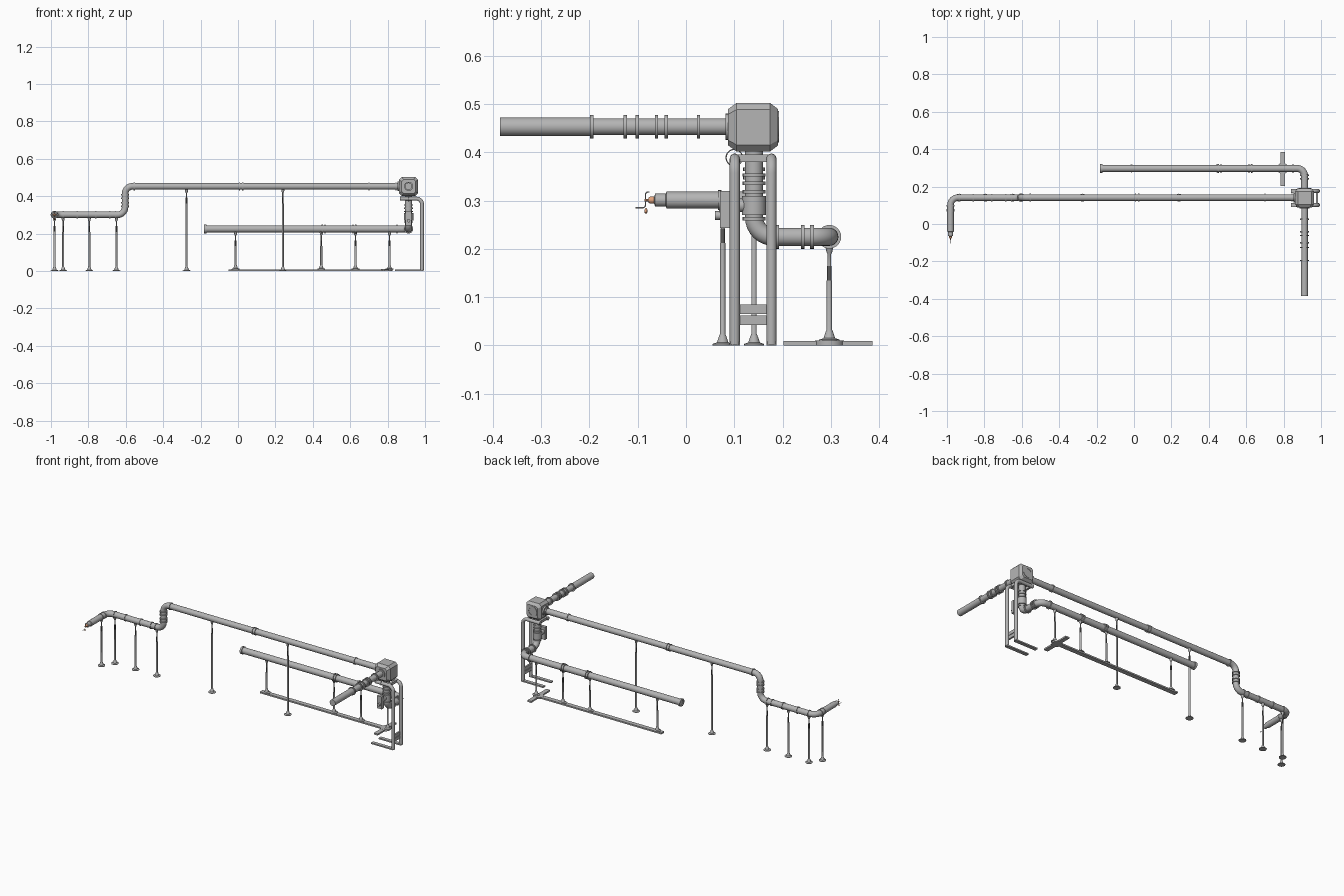
import bpy, bmesh, math
from mathutils import Vector

if "Cube" in bpy.data.objects:
    bpy.data.objects.remove(bpy.data.objects["Cube"])


def material(name, *rgb):
    m = bpy.data.materials.new(name)
    m.diffuse_color = (*rgb, 1)
    m.use_nodes = True
    m.node_tree.nodes["Principled BSDF"].inputs["Base Color"].default_value = m.diffuse_color
    return m


copper = material("copper", 0.75, 0.36, 0.2)
steel = material("steel", 0.46, 0.46, 0.46)
dark = material("dark_thread", 0.1, 0.1, 0.1)
AX = {'X': Vector((1, 0, 0)), 'Y': Vector((0, 1, 0)), 'Z': Vector((0, 0, 1))}


def finish(name, bm, mat=None, smooth=True):
    bmesh.ops.recalc_face_normals(bm, faces=bm.faces)
    me = bpy.data.meshes.new(name)
    bm.to_mesh(me)
    bm.free()
    ob = bpy.data.objects.new(name, me)
    bpy.context.collection.objects.link(ob)
    me.materials.append(mat or steel)
    if smooth:
        bpy.ops.object.select_all(action='DESELECT')
        bpy.context.view_layer.objects.active = ob
        ob.select_set(True)
        bpy.ops.object.shade_smooth_by_angle(angle=math.radians(35))
    return ob


def loft(bm, rings):
    """Skin a list of equal-length point rings and cap both ends."""
    vs = [[bm.verts.new(p) for p in r] for r in rings]
    n = len(vs[0])
    for a, b in zip(vs, vs[1:]):
        for i in range(n):
            bm.faces.new((a[i], a[(i + 1) % n], b[(i + 1) % n], b[i]))
    bm.faces.new(vs[0])
    bm.faces.new(vs[-1])


def turned(name, base, axis, profile, mat=None, n=24):
    """Lathe (radius, distance along axis) pairs from a base point."""
    d = AX[axis]
    u = AX['Y'] if axis == 'X' else AX['X']
    w = d.cross(u)
    bm = bmesh.new()
    loft(bm, [[Vector(base) + d * h + (u * math.cos(t) + w * math.sin(t)) * r
               for t in (2 * math.pi * i / n for i in range(n))] for r, h in profile])
    return finish(name, bm, mat)


def disc(name, c, axis, r, depth):
    return turned(name, c, axis, [(r, -depth / 2), (r, depth / 2)])


def box(name, lo, hi):
    bm = bmesh.new()
    loft(bm, [[(lo[0], lo[1], z), (hi[0], lo[1], z), (hi[0], hi[1], z), (lo[0], hi[1], z)]
              for z in (lo[2], hi[2])])
    return finish(name, bm, smooth=False)


def pipe(name, pts, r, bend=0.04, n=24):
    """Sweep a round tube along a path, rounding each corner."""
    pts = [Vector(p) for p in pts]
    path = [pts[0]]
    for a, b, c in zip(pts, pts[1:], pts[2:]):
        d1, d2 = (b - a).normalized(), (c - b).normalized()
        m = b - d1 * bend + d2 * bend
        for k in range(9):
            t = math.pi / 2 * k / 8
            path.append(m - d2 * bend * math.cos(t) + d1 * bend * math.sin(t))
    path.append(pts[-1])
    t0 = (path[1] - path[0]).normalized()
    u = t0.orthogonal().normalized()
    bm, rings = bmesh.new(), []
    for i, p in enumerate(path):
        t = (path[min(i + 1, len(path) - 1)] - path[max(i - 1, 0)]).normalized()
        u = t0.rotation_difference(t) @ u
        t0 = t
        w = t.cross(u)
        rings.append([p + (u * math.cos(q) + w * math.sin(q)) * r
                      for q in (2 * math.pi * k / n for k in range(n))])
    loft(bm, rings)
    return finish(name, bm)


def support(name, x, y, top, base=0.0):
    """Flared foot and post, dark adjusting thread, rod and pipe cradle."""
    s = top - .075
    turned(name, (x, y, base), 'Z',
           [(.021, 0), (.021, .003), (.012, .006), (.008, .018), (.0055, .024),
            (.0055, s - base)], n=16)
    turned(name + "_thread", (x, y, s), 'Z', [(.0045, 0), (.0045, .03)], dark, 12)
    turned(name + "_cradle", (x, y, s), 'Z',
           [(.0035, .03), (.0035, .055), (.006, .059), (.009, .075)], n=16)


YM, YB, XJ, ZM, ZB, ZL = 0.141, 0.297, 0.912, 0.453, 0.225, 0.301
XL, XV = -0.981, -0.604

# Long main pipe with drop and end turn
pipe("main_pipe", [(0.88, YM, ZM), (XV, YM, ZM), (XV, YM, ZL), (XL, YM, ZL), (XL, -0.039, ZL)], .0175)
for x in (0.845, 0.70, 0.025, 0.008, -0.555):
    disc("main_coupling", (x, YM, ZM), 'X', .0215, .007)
for z in (0.408, 0.39, 0.365, 0.347):
    disc("drop_coupling", (XV, YM, z), 'Z', .0225, .007)
for x in (-0.655, -0.685, -0.76, -0.86, -0.935):
    disc("end_coupling", (x, YM, ZL), 'X', .0205, .007)
for y in (0.098, 0.07):
    disc("end_coupling", (XL, y, ZL), 'Y', .0205, .007)

# Junction box: chamfered square body tapering to both y ends
bm = bmesh.new()
h = .0505
c = h * 0.72
oct_pts = [(h, c), (c, h), (-c, h), (-h, c), (-h, -c), (-c, -h), (c, -h), (h, -c)]
loft(bm, [[(XJ + px * s, y, ZM - .001 + pz * s) for px, pz in oct_pts]
          for s, y in ((.74, .087), (1, .105), (1, .174), (.74, .191))])
finish("junction_box", bm, smooth=False)
disc("side_collar", (0.858, YM, ZM), 'X', .026, .012)
disc("front_collar", (XJ, .086, ZM), 'Y', .027, .008)
turned("rear_cap", (XJ, .19, ZM), 'Y', [(.033, 0), (.033, .003), (.022, .003), (.022, .001)])

# Branch towards the front
turned("front_branch_pipe", (XJ, .1, ZM), 'Y', [(.0175, 0), (.0175, -.295), (.0193, -.295), (.0193, -.485)])
for y in (-.195, -.126, -.101, -.061, -.041, .026):
    disc("branch_coupling", (XJ, y, ZM), 'Y', .0243, .007)

# Lower return pipe: down, back, then along to the left
pipe("return_pipe", [(XJ, YM, .41), (XJ, YM, ZB), (XJ, YB, ZB), (-.175, YB, ZB)], .0187)
turned("return_end_flange", (-.181, YB, ZB), 'X',
       [(.015, .004), (.015, 0), (.023, 0), (.023, .012), (.0187, .012)])
for z in (.392, .353, .336, .318, .262):
    disc("drop_flange", (XJ, YM, z), 'Z', .0235, .007)
for y in (.189, .242, .261):
    disc("return_flange", (XJ, y, ZB), 'Y', .0248, .008)
for x in (.85, .63, .615, .465, .45):
    disc("return_flange", (x, YB, ZB), 'X', .0245, .007)

# Valve on the vertical drop
disc("valve_body", (XJ, YM, .29), 'Z', .025, .04)
disc("valve_stem", (XJ, .108, .29), 'Y', .014, .05)
box("valve_actuator", (XJ - .016, .07, .243), (XJ + .016, .09, .32))
disc("valve_knob", (XJ, .066, .269), 'Y', .009, .012)
bpy.ops.mesh.primitive_torus_add(major_radius=.017, minor_radius=.0012, major_segments=24,
                                 minor_segments=6, location=(XJ, .1, .389), rotation=(0, math.pi / 2, 0))
bpy.context.object.name = "pull_ring"
bpy.context.object.data.materials.append(steel)

# Nozzle with copper tap
turned("nozzle", (XL, -.036, ZL), 'Y', [(.0175, 0), (.0175, -.004), (.0135, -.006), (.0135, -.028), (.007, -.03)])
turned("tap_neck", (XL, -.064, ZL), 'Y', [(.0075, 0), (.0075, -.010), (.005, -.014)], copper)
pipe("tap_handle", [(XL, -.076, .318), (XL, -.084, .318), (XL, -.084, .285), (XL, -.105, .285)], .0013, .006, 8)
turned("tap_stem", (XL, -.076, ZL), 'Y', [(.0025, 0), (.0025, -.010)], copper, 10)
turned("tap_tip", (XL, -.083, .273), 'Z', [(.001, 0), (.003, .002), (.003, .008), (.001, .012)], copper, 10)

# Pipe supports
for x in (-.275, .24):
    support("main_support", x, YM, ZM - .016)
for x in (-.935, -.795, -.65):
    support("left_support", x, YM, ZL - .016)
support("nozzle_support", XL, .076, ZL - .014)
for x in (-.013, .445, .628, .81):
    support("return_support", x, YB, ZB - .016, .009)

# Ground bars under the return pipe
box("ground_bar", (-.05, YB - .014, 0), (.81, YB + .014, .009))
box("ground_crossbar", (.782, .202, 0), (.808, .386, .0095))
disc("ground_hub", (.795, YB, .005), 'Z', .03, .01)

# Bent tube frame carrying the junction box
for y in (.101, .177):
    pipe("frame_tube", [(.865, y, .387), (.984, y, .387), (.984, y, .002)], .0105, .03, 16)
    box("frame_foot", (.84, y - .0105, 0), (.99, y + .0105, .008))
for z in (.042, .065):
    box("frame_brace", (.974, .105, z), (.984, .173, z + .02))
for x in (.87, .95):
    box("frame_top_bar", (x, .101, .38), (x + .012, .177, .396))
